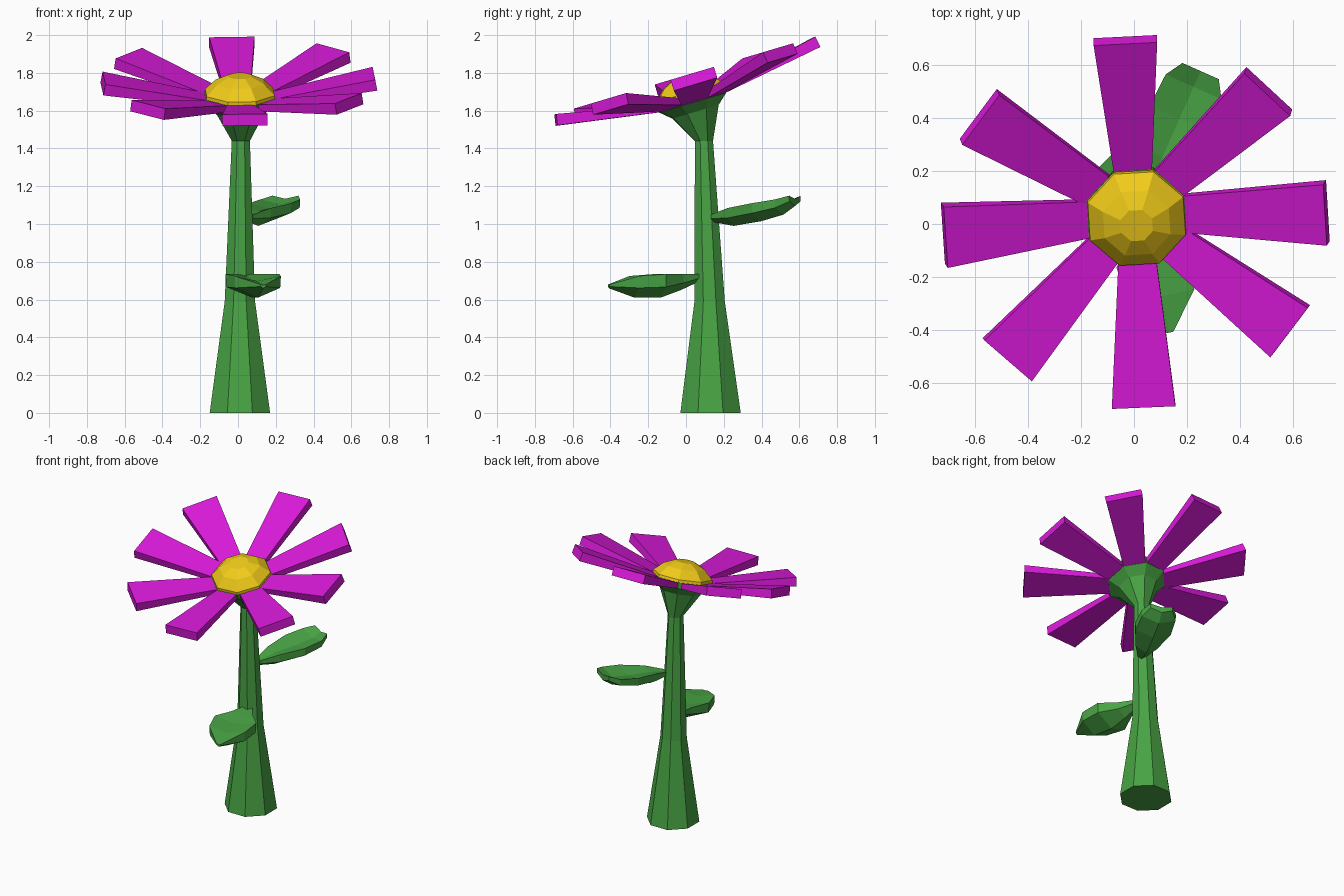
import bpy, bmesh, math
from mathutils import Vector, Matrix

if "Cube" in bpy.data.objects:
    bpy.data.objects.remove(bpy.data.objects["Cube"])


def material(name, rgb):
    m = bpy.data.materials.new(name)
    m.diffuse_color = (*rgb, 1)
    m.use_nodes = True
    m.node_tree.nodes["Principled BSDF"].inputs["Base Color"].default_value = m.diffuse_color
    return m


GREEN = material("green", (0.065, 0.37, 0.058))
PINK = material("magenta", (0.70, 0.01, 0.70))
YELLOW = material("yellow", (0.88, 0.60, 0.01))


def loft(name, rings, mat):
    """Skin a list of equal-length point rings, capping both ends."""
    bm = bmesh.new()
    loops = [[bm.verts.new(p) for p in ring] for ring in rings]
    n = len(loops[0])
    for a, b in zip(loops, loops[1:]):
        for i in range(n):
            j = (i + 1) % n
            bm.faces.new((a[i], a[j], b[j], b[i]))
    bm.faces.new(loops[0])
    bm.faces.new(loops[-1])
    bmesh.ops.recalc_face_normals(bm, faces=bm.faces)
    me = bpy.data.meshes.new(name)
    bm.to_mesh(me)
    bm.free()
    me.materials.append(mat)
    ob = bpy.data.objects.new(name, me)
    bpy.context.collection.objects.link(ob)
    return ob


def octagon(x, y, z, r, turn=22.5):
    return [Vector((x + r * math.cos(math.radians(turn + 45 * k)),
                    y + r * math.sin(math.radians(turn + 45 * k)), z)) for k in range(8)]


# Tilted frame of the flower head
HEAD = Matrix.Translation((0.005, 0.022, 1.69)) @ Matrix.Rotation(math.radians(16.6), 4, 'X')


def head_ring(r, z):
    return [HEAD @ p for p in octagon(0.005, 0, z, r, 26)]


# Stem flaring into the tilted cup under the flower
loft("stem", [octagon(0.01, 0.13, 0, 0.173),
              octagon(0.01, 0.125, 0.59, 0.087),
              octagon(0.015, 0.095, 1.44, 0.052),
              head_ring(0.135, -0.10),
              head_ring(0.195, -0.05),
              head_ring(0.20, -0.01)], GREEN)

# Domed flower centre
loft("flower_centre", [head_ring(0.197, -0.01), head_ring(0.195, 0.008),
                       head_ring(0.135, 0.065), head_ring(0.065, 0.098)], YELLOW)

# Petals: tapered slabs rising outward
for k, ang in enumerate((3.3, 46, 93, 144.5, 183.7, 228, 272.5, 324)):
    spin = HEAD @ Matrix.Rotation(math.radians(ang), 4, 'Z')
    rings = []
    for r_top, r_bot, w, top, bot in ((0.155, 0.16, 0.07, -0.017, -0.052),
                                      (0.716, 0.727, 0.12, 0.10, 0.04)):
        rings.append([spin @ Vector(p) for p in (
            (r_top, -w, top), (r_top, w, top), (r_bot, w, bot), (r_bot, -w, bot))])
    loft(f"petal_{k + 1}", rings, PINK)


# Leaves: cupped on top, keeled below; sections are (along, half width, edge z, keel z)
def leaf(name, x, y, ang, sections):
    place = Matrix.Translation((x, y, 0)) @ Matrix.Rotation(math.radians(ang), 4, 'Z')
    rings = []
    for s, w, edge, keel in sections:
        valley = edge - 0.22 * w
        low = edge - 0.55 * (edge - keel)
        rings.append([place @ Vector(p) for p in (
            (s, -w, edge), (s, 0, valley), (s, w, edge),
            (s, w * 0.97, low), (s, 0, keel), (s, -w * 0.97, low))])
    loft(name, rings, GREEN)


leaf("upper_leaf", 0.07, 0.17, 66, [
    (-0.03, 0.025, 1.05, 1.01), (0.09, 0.075, 1.085, 0.99), (0.25, 0.122, 1.11, 1.015),
    (0.38, 0.115, 1.13, 1.05), (0.445, 0.075, 1.15, 1.095)])
leaf("lower_leaf", 0.03, 0.08, -78, [
    (0.0, 0.025, 0.735, 0.70), (0.11, 0.07, 0.735, 0.65), (0.22, 0.145, 0.735, 0.61),
    (0.36, 0.125, 0.725, 0.61), (0.50, 0.015, 0.68, 0.66)])
